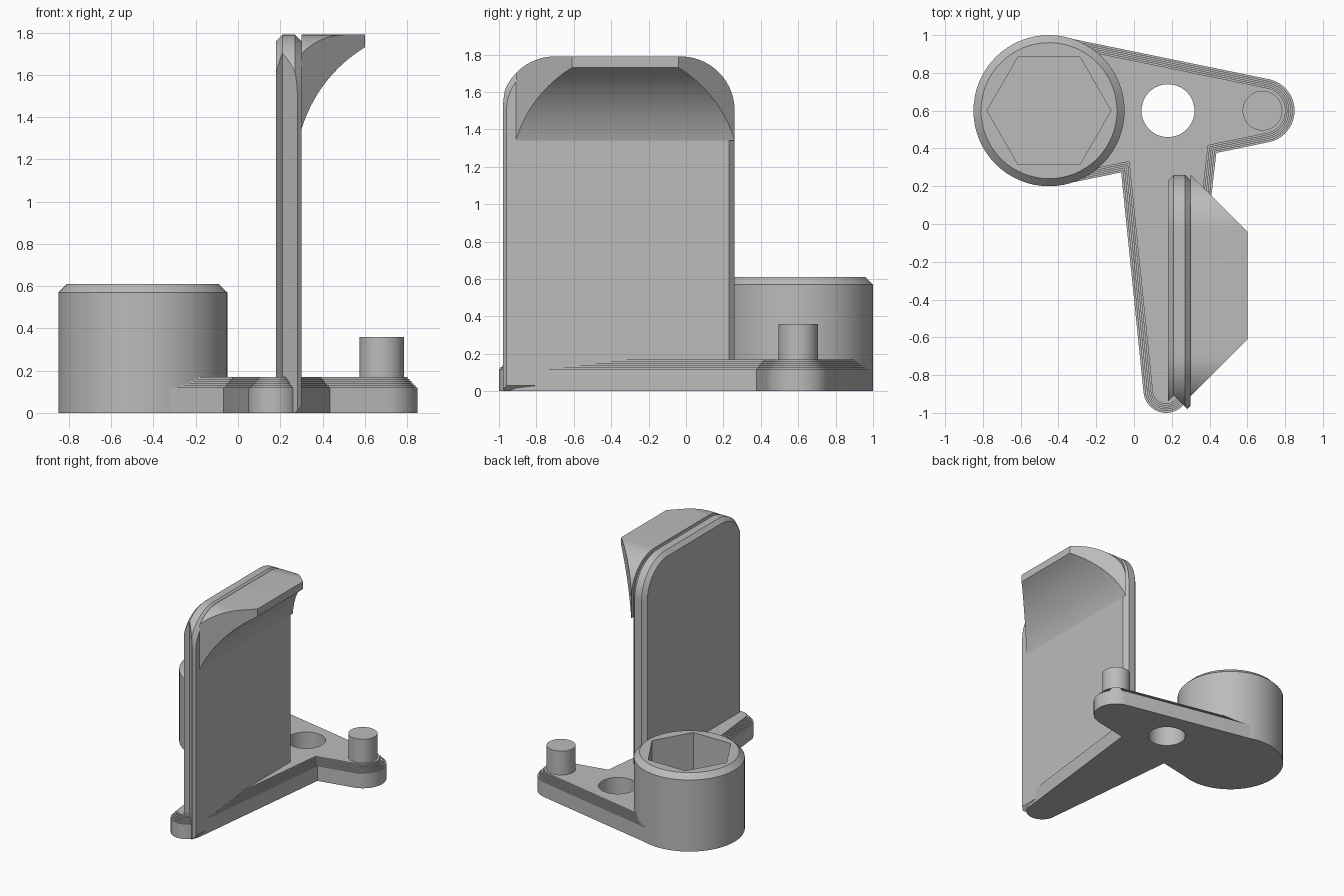
import bpy, bmesh, math
from math import cos, sin, pi
from mathutils import Matrix, Vector

if "Cube" in bpy.data.objects:
    bpy.data.objects.remove(bpy.data.objects["Cube"])

grey = bpy.data.materials.new("plain grey")
grey.use_nodes = True
colour = (0.5, 0.5, 0.5, 1)
grey.diffuse_color = colour
grey.node_tree.nodes["Principled BSDF"].inputs["Base Color"].default_value = colour


def loft(name, rings):
    """Skin a stack of equal rings of points and cap both ends."""
    bm = bmesh.new()
    loops = [[bm.verts.new(p) for p in ring] for ring in rings]
    n = len(loops[0])
    for low, high in zip(loops, loops[1:]):
        for i in range(n):
            j = (i + 1) % n
            bm.faces.new((low[i], low[j], high[j], high[i]))
    bm.faces.new(loops[0][::-1])
    bm.faces.new(loops[-1])
    bmesh.ops.recalc_face_normals(bm, faces=bm.faces)
    mesh = bpy.data.meshes.new(name)
    bm.to_mesh(mesh)
    bm.free()
    mesh.materials.append(grey)
    obj = bpy.data.objects.new(name, mesh)
    bpy.context.collection.objects.link(obj)
    return obj


def arc(centre, r, start, end, steps=24):
    angles = [start + (end - start) * i / steps for i in range(steps + 1)]
    return [Vector((centre[0] + r * cos(a), centre[1] + r * sin(a))) for a in angles]


def circle(centre, r, z, sides=64):
    return [(p.x, p.y, z) for p in arc(centre, r, 0, 2 * pi, sides)[:-1]]


def boolean(obj, tool, operation):
    mod = obj.modifiers.new(operation.lower(), "BOOLEAN")
    mod.operation, mod.object, mod.solver = operation, tool, "EXACT"
    tool.hide_render = True
    tool.hide_viewport = True


def smooth(obj):
    """Apply modifiers, then smooth everything but the sharp edges."""
    bpy.ops.object.select_all(action="DESELECT")
    bpy.context.view_layer.objects.active = obj
    obj.select_set(True)
    for mod in list(obj.modifiers):
        bpy.ops.object.modifier_apply(modifier=mod.name)
    bpy.ops.object.shade_smooth_by_angle(angle=math.radians(25))


BOSS, PIN, BORE, TOE = [Vector(p) for p in ((-0.45, 0.6), (0.68, 0.6), (0.18, 0.6), (0.17, -0.88))]
BOSS_R, PIN_R, HUB_R, TOE_R = 0.397, 0.17, 0.28, 0.12


def meet(a, ca, ra, b, cb, rb):
    """Crossing of two tangent lines with normals at angles a and b."""
    na, nb = Vector((cos(a), sin(a))), Vector((cos(b), sin(b)))
    rhs = Vector((na.dot(ca) + ra, nb.dot(cb) + rb))
    return Matrix((na, nb)).inverted() @ rhs


def base_ring(inset, z):
    """Outline of the arm and leg plate, each a pair of circles with tangents."""
    a = math.acos((BOSS_R - PIN_R) / (PIN - BOSS).length)
    leg = TOE - BORE
    phi = math.atan2(leg.y, leg.x)
    b = math.acos((HUB_R - TOE_R) / leg.length)
    pts = arc(BOSS, BOSS_R - inset, a, 2 * pi - a, 48)
    pts.append(meet(-a, PIN, PIN_R - inset, phi - b, TOE, TOE_R - inset))
    pts += arc(TOE, TOE_R - inset, phi - b, phi + b)
    pts.append(meet(phi + b, TOE, TOE_R - inset, -a, PIN, PIN_R - inset))
    pts += arc(PIN, PIN_R - inset, -a, a)
    return [(p.x, p.y, z) for p in pts]


# Base plate with a stepped rim and a through bore
rings = [base_ring(0, 0), base_ring(0, 0.12)]
for i in range(1, 6):
    rings += [base_ring(0.0095 * i, 0.11 + 0.01 * i), base_ring(0.0095 * i, 0.12 + 0.01 * i)]
base = loft("base_plate", rings)
bore = loft("bore_cutter", [circle(BORE, 0.14, -0.1), circle(BORE, 0.14, 0.3)])
boolean(base, bore, "DIFFERENCE")

# Round socket with a chamfered rim and a hexagonal recess
socket = loft("hex_socket", [circle(BOSS, 0.4, 0), circle(BOSS, 0.4, 0.57), circle(BOSS, 0.36, 0.61)])
recess = loft("recess_cutter", [circle(BOSS, 0.328, 0.12, 6), circle(BOSS, 0.328, 0.7, 6)])
boolean(socket, recess, "DIFFERENCE")

# Locating pin
pin = loft("pin", [circle(PIN, 0.105, 0.1), circle(PIN, 0.105, 0.36)])

FRONT, BACK, TOP, CORNER = -0.99, 0.26, 1.79, 0.29


def panel_ring(x, inset):
    """Upright outline with two rounded top corners."""
    r = CORNER - inset
    pts = [(FRONT + inset, inset), (BACK - inset, inset)]
    pts += arc((BACK - CORNER, TOP - CORNER), r, 0, pi / 2)
    pts += arc((FRONT + CORNER, TOP - CORNER), r, pi / 2, pi)
    return [(x, y, z) for y, z in pts]


# Upright panel, chamfered all round, with a V groove down its front edge
panel = loft("upright_panel", [panel_ring(0.18, 0.03), panel_ring(0.21, 0),
                               panel_ring(0.27, 0), panel_ring(0.30, 0.03)])
vee = [(0.21, -0.908), (0.01, -1.108), (0.41, -1.108)]
groove = loft("groove_cutter", [[(x, y, z) for x, y in vee] for z in (-0.1, 2)])
boolean(panel, groove, "DIFFERENCE")

# Overhanging lip: curved underside, mitred ends, panel's rounded corners
start, end = Vector((0.30, 1.34)), Vector((0.60, 1.73))
chord, turn = end - start, math.radians(21)
radius = chord.length / 2 / sin(turn)
centre = (start + end) / 2 + Vector((chord.y, -chord.x)).normalized() * radius * cos(turn)
mid = math.atan2(chord.x, -chord.y)
profile = arc(centre, radius, mid + turn, mid - turn, 16)
if (profile[0] - start).length > 0.01:
    mid = math.atan2(start.y + end.y - 2 * centre.y, start.x + end.x - 2 * centre.x)
    profile = arc(centre, radius, mid + turn, mid - turn, 16)
profile += [Vector((0.60, TOP)), Vector((0.30, TOP))]
lip = loft("overhanging_lip", [[(p.x, y, p.y) for p in profile] for y in (-1.1, 0.4)])
plan = [(0.25, BACK + 0.05), (0.65, BACK - 0.35), (0.65, -0.56), (0.25, -0.96)]
mitre = loft("mitre_cutter", [[(x, y, z) for x, y in plan] for z in (1, 2)])
corners = loft("corner_cutter", [panel_ring(0.2, 0), panel_ring(0.7, 0)])
boolean(lip, mitre, "INTERSECT")
boolean(lip, corners, "INTERSECT")

for part in (base, socket, pin, panel, lip):
    smooth(part)
for cutter in (bore, recess, groove, mitre, corners):
    bpy.data.objects.remove(cutter)
